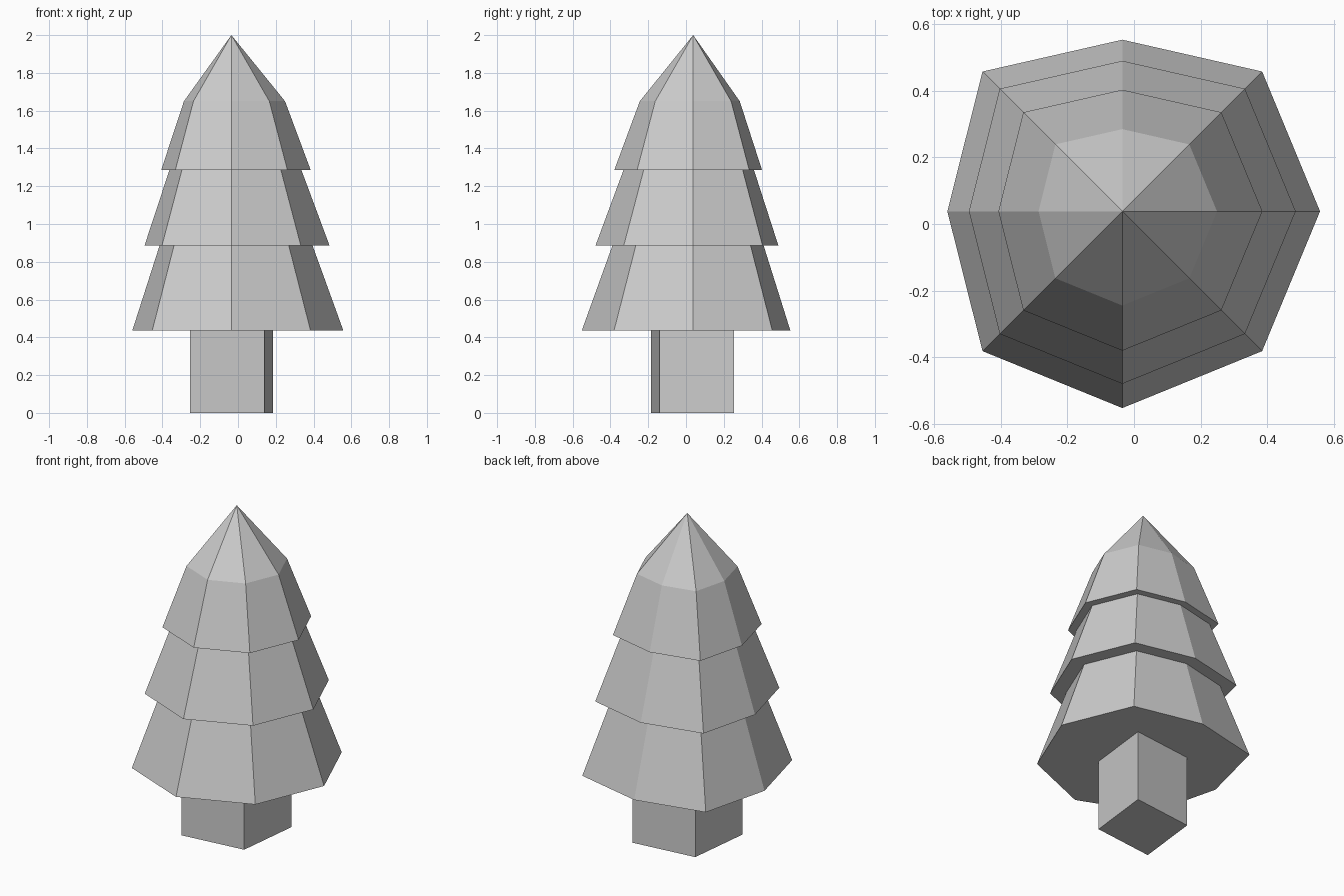
import bpy, bmesh, math

if "Cube" in bpy.data.objects:
    bpy.data.objects.remove(bpy.data.objects["Cube"])

CX, CY = -0.035, 0.038
# Octagon corner factors, counter-clockwise from +x (back and left corners are pulled in)
CORNERS = [1, 1, 0.868, 1, 0.885, 1, 0.995, 1]
# Foliage profile: (radius, height)
PROFILE = [(0.593, 0.435), (0.43, 0.885), (0.52, 0.885), (0.371, 1.285),
           (0.42, 1.285), (0.284, 1.65)]


def make_object(name, bm):
    bmesh.ops.recalc_face_normals(bm, faces=bm.faces[:])
    mesh = bpy.data.meshes.new(name)
    bm.to_mesh(mesh)
    bm.free()
    obj = bpy.data.objects.new(name, mesh)
    bpy.context.collection.objects.link(obj)
    return obj


# Foliage: three stepped octagonal tiers with a pointed top
bm = bmesh.new()
rings = []
for r, z in PROFILE:
    rings.append([bm.verts.new((CX + r * f * math.cos(i * math.pi / 4),
                                CY + r * f * math.sin(i * math.pi / 4), z))
                  for i, f in enumerate(CORNERS)])
tip = bm.verts.new((CX, CY, 2.0))
for lower, upper in zip(rings, rings[1:]):
    for i in range(8):
        j = (i + 1) % 8
        bm.faces.new((lower[i], lower[j], upper[j], upper[i]))
for i in range(8):
    bm.faces.new((rings[-1][i], rings[-1][(i + 1) % 8], tip))
bm.faces.new(rings[0][::-1])
make_object("foliage", bm)

# Trunk: slightly skewed four-sided block
bm = bmesh.new()
base = [bm.verts.new((x, y, 0)) for x, y in
        [(-0.255, -0.185), (0.14, -0.14), (0.185, 0.255), (-0.21, 0.21)]]
face = bm.faces.new(base)
top = bmesh.ops.extrude_face_region(bm, geom=[face], use_keep_orig=True)
for v in top["geom"]:
    if isinstance(v, bmesh.types.BMVert):
        v.co.z = 0.435
make_object("trunk", bm)
